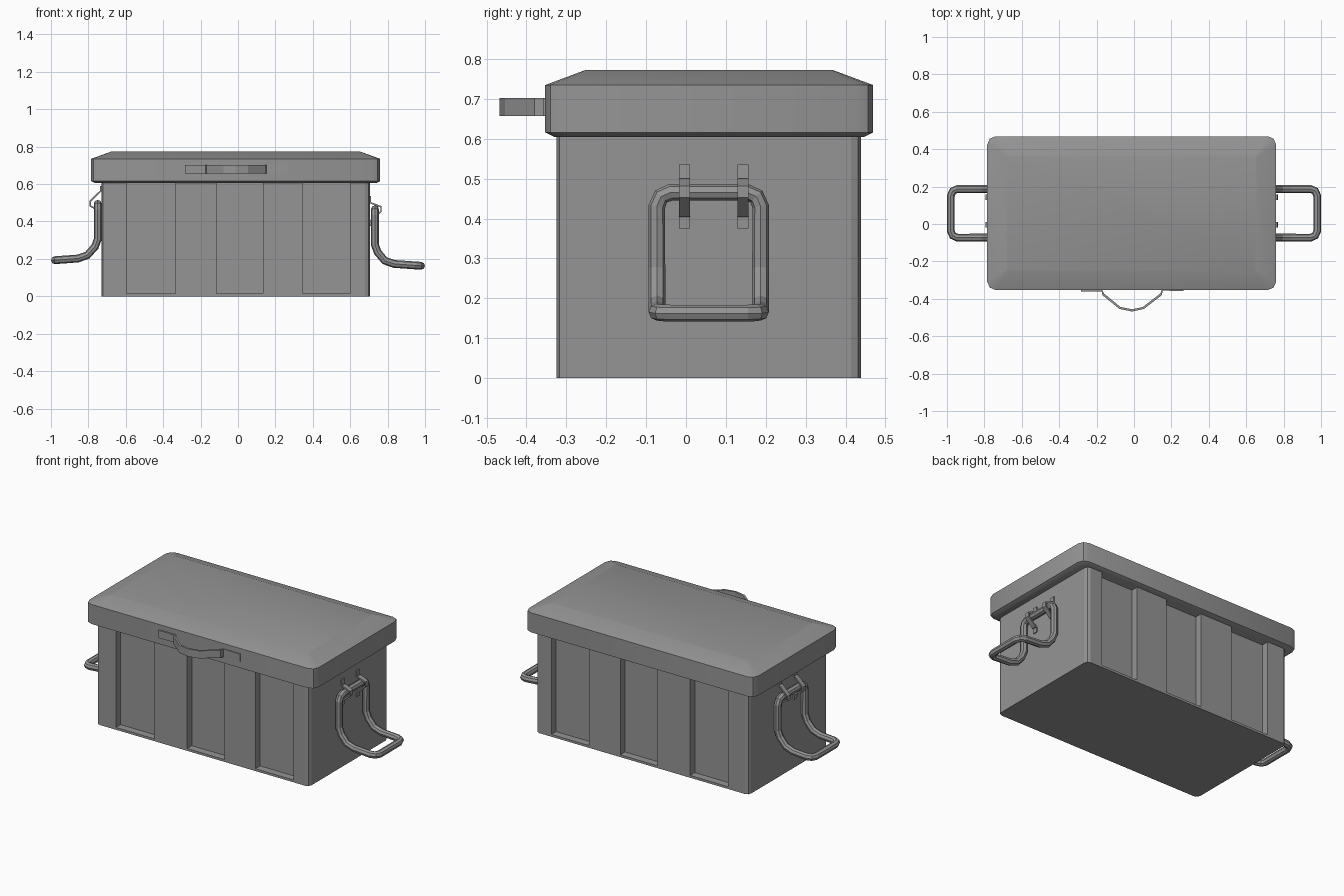
import bpy, bmesh, math

if "Cube" in bpy.data.objects:
    bpy.data.objects.remove(bpy.data.objects["Cube"])

BX0, BX1, BY0, BY1 = -0.729, 0.705, -0.325, 0.439
GROOVES = [(-0.595, -0.335), (-0.115, 0.135), (0.345, 0.60)]
DEPTH, LEDGE, TOP = 0.045, 0.014, 0.615

# Dark grey finish shared by every part
dark = bpy.data.materials.new("dark_grey")
dark.diffuse_color = (0.3, 0.3, 0.3, 1)
dark.use_nodes = True
dark.node_tree.nodes["Principled BSDF"].inputs["Base Color"].default_value = dark.diffuse_color


def corner(cx, cy, r, start, n=2):
    return [(cx + r * math.cos(math.radians(start + 90 * i / n)),
             cy + r * math.sin(math.radians(start + 90 * i / n))) for i in range(n + 1)]


def footprint(x0, x1, y0, y1, r, grooves=()):
    """Counter-clockwise rounded rectangle, with optional front and back grooves."""
    pts = corner(x0 + r, y0 + r, r, 180)
    for a, b in grooves:
        pts += [(a, y0), (a, y0 + DEPTH), (b, y0 + DEPTH), (b, y0)]
    pts += corner(x1 - r, y0 + r, r, 270) + corner(x1 - r, y1 - r, r, 0)
    for a, b in reversed(grooves):
        pts += [(b, y1), (b, y1 - DEPTH), (a, y1 - DEPTH), (a, y1)]
    return pts + corner(x0 + r, y1 - r, r, 90)


def add(name, data):
    data.materials.append(dark)
    ob = bpy.data.objects.new(name, data)
    bpy.context.collection.objects.link(ob)
    return ob


def loft(name, rings):
    """Skin a stack of rings of 3D points and cap both ends."""
    bm = bmesh.new()
    vs = [[bm.verts.new(p) for p in ring] for ring in rings]
    for lo, hi in zip(vs, vs[1:]):
        for i in range(len(lo)):
            j = (i + 1) % len(lo)
            bm.faces.new((lo[i], lo[j], hi[j], hi[i]))
    bm.faces.new(vs[0][::-1])
    bm.faces.new(vs[-1])
    bmesh.ops.recalc_face_normals(bm, faces=bm.faces)
    me = bpy.data.meshes.new(name)
    bm.to_mesh(me)
    bm.free()
    return add(name, me)


def at(pts, z):
    return [(x, y, z) for x, y in pts]


def strap(name, path, thick, lo, hi, place):
    """Flat bent strip: 2D path with thickness, extruded from lo to hi."""
    rings = []
    for i, (a, b) in enumerate(path):
        p, q = path[max(i - 1, 0)], path[min(i + 1, len(path) - 1)]
        du, dv = q[0] - p[0], q[1] - p[1]
        d = math.hypot(du, dv)
        nu, nv = -dv / d * thick / 2, du / d * thick / 2
        rings.append([place(a + nu, b + nv, lo), place(a - nu, b - nv, lo),
                      place(a - nu, b - nv, hi), place(a + nu, b + nv, hi)])
    return loft(name, rings)


def ring_handle(name, prof, y0, y1, radius):
    """Closed bent tube; prof runs from the top bar down and out to the grip."""
    c = 0.035

    def end(p, q):
        d = math.hypot(q[0] - p[0], q[1] - p[1])

        def lerp(t):
            return (p[0] + (q[0] - p[0]) * t / d, p[1] + (q[1] - p[1]) * t / d)
        return [(p, c), (lerp(c * 0.3), c * 0.3), (lerp(c), 0)]
    half = end(prof[0], prof[1]) + [(p, 0) for p in prof[1:-1]] + end(prof[-1], prof[-2])[::-1]
    pts = [(p[0], y0 + o, p[1]) for p, o in half]
    pts += [(p[0], y1 - o, p[1]) for p, o in reversed(half)]
    cu = bpy.data.curves.new(name, 'CURVE')
    cu.dimensions = '3D'
    cu.bevel_depth = radius
    cu.bevel_resolution = 2
    sp = cu.splines.new('POLY')
    sp.points.add(len(pts) - 1)
    for s, p in zip(sp.points, pts):
        s.co = (*p, 1)
    sp.use_cyclic_u = True
    sp.use_smooth = False
    add(name, cu)


# Box body with upright grooves on front and back, standing on a thin base
base = footprint(BX0, BX1, BY0, BY1, 0.025)
loft("base", [at(base, 0), at(base, LEDGE)])
body = footprint(BX0, BX1, BY0, BY1, 0.025, GROOVES)
loft("body", [at(body, LEDGE), at(body, TOP)])


# Lid with a bevelled underside and a softly sloped raised top
def lid_ring(dx, dy, z, r=0.045):
    return at(footprint(-0.785 + dx, 0.76 - dx, -0.353 + dy, 0.469 - dy, r), z)


lid = loft("lid", [lid_ring(0.022, 0.022, 0.605, 0.03), lid_ring(0, 0, 0.616),
                   lid_ring(0, 0, 0.735), lid_ring(0.105, 0.102, 0.773, 0.01)])
bpy.context.view_layer.objects.active = lid
lid.select_set(True)
bpy.ops.object.shade_smooth_by_angle(angle=math.radians(30))

# Front lid handle: strap with flat feet and a bowed grip
grip = [(-0.283, -0.356), (-0.172, -0.356), (-0.165, -0.376), (-0.075, -0.449), (-0.01, -0.462),
        (0.05, -0.449), (0.145, -0.376), (0.152, -0.35), (0.265, -0.353)]
strap("lid_handle", grip, 0.012, 0.657, 0.703, lambda u, v, w: (u, v, w))

# Side handles: bent tube rings hanging out from each end
ring_handle("right_handle", [(0.732, 0.466), (0.732, 0.275), (0.747, 0.235), (0.785, 0.19),
                             (0.835, 0.173), (0.979, 0.163)], -0.073, 0.187, 0.021)
ring_handle("left_handle", [(-0.75, 0.495), (-0.75, 0.305), (-0.765, 0.265), (-0.805, 0.22),
                            (-0.855, 0.202), (-0.979, 0.193)], -0.073, 0.187, 0.021)

# Brackets holding the rings: two bent straps on each end
right_clip = [(0.706, 0.535), (0.708, 0.50), (0.716, 0.497), (0.765, 0.478),
              (0.765, 0.455), (0.714, 0.408), (0.707, 0.405), (0.706, 0.375)]
left_clip = [(-0.732, 0.59), (-0.734, 0.562), (-0.742, 0.555), (-0.79, 0.508),
             (-0.79, 0.483), (-0.742, 0.457), (-0.734, 0.45), (-0.732, 0.42)]
for side, path in (("right", right_clip), ("left", left_clip)):
    for i, y in enumerate((-0.004, 0.143)):
        strap(f"{side}_clip_{i + 1}", path, 0.009, y - 0.014, y + 0.014,
              lambda u, v, w: (u, w, v))
